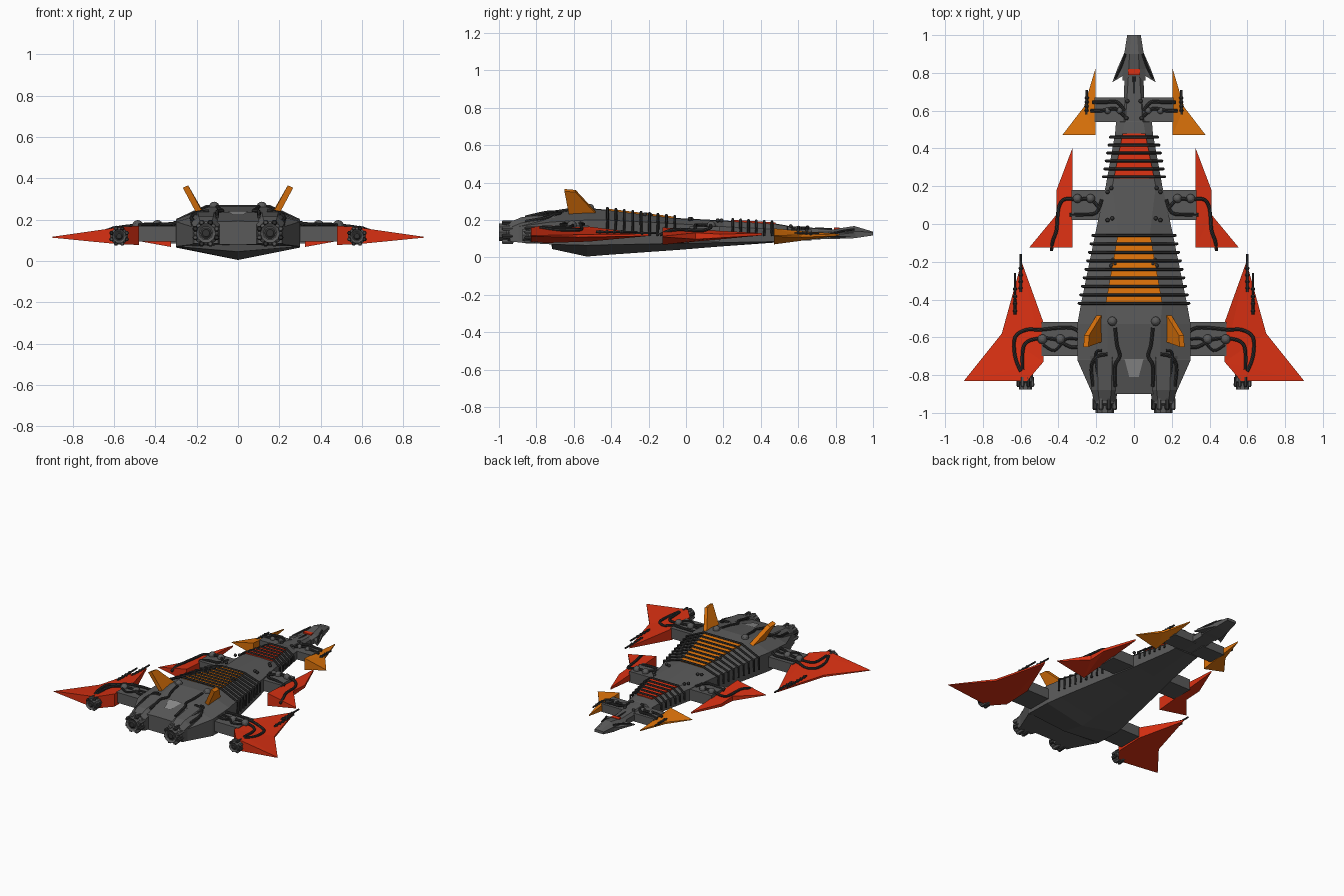
import bpy, bmesh, math
from mathutils import Vector, Matrix

if "Cube" in bpy.data.objects:
    bpy.data.objects.remove(bpy.data.objects["Cube"])

def mat(name, rgb):
    m = bpy.data.materials.new(name)
    m.diffuse_color = (*rgb, 1)
    m.use_nodes = True
    m.node_tree.nodes["Principled BSDF"].inputs["Base Color"].default_value = m.diffuse_color
    return m

GREY = mat("hull grey", (0.10, 0.10, 0.10))
DARK = mat("pipe dark grey", (0.033, 0.033, 0.033))
LIGHT = mat("light grey", (0.27, 0.27, 0.27))
RED = mat("red", (0.70, 0.03, 0.006))
ORANGE = mat("orange", (0.72, 0.17, 0.003))

def make(name, verts, faces, m):
    me = bpy.data.meshes.new(name)
    me.from_pydata([tuple(v) for v in verts], [], faces)
    bm = bmesh.new()
    bm.from_mesh(me)
    bmesh.ops.recalc_face_normals(bm, faces=bm.faces)
    bm.to_mesh(me)
    bm.free()
    me.materials.append(m)
    ob = bpy.data.objects.new(name, me)
    bpy.context.collection.objects.link(ob)
    return ob

def loft(name, rings, m):
    n = len(rings[0])
    verts = [p for r in rings for p in r]
    faces = [(i*n+j, i*n+(j+1) % n, (i+1)*n+(j+1) % n, (i+1)*n+j)
             for i in range(len(rings)-1) for j in range(n)]
    faces += [tuple(range(n)), tuple(range(len(verts)-n, len(verts)))]
    return make(name, verts, faces, m)

def box(name, lo, hi, m):
    return loft(name, [[(lo[0], y, lo[2]), (hi[0], y, lo[2]), (hi[0], y, hi[2]), (lo[0], y, hi[2])]
                       for y in (lo[1], hi[1])], m)

def lathe_y(name, x, z, prof, m, n=10):
    # round part along y; prof is a list of (y, radius)
    return loft(name, [[(x+r*math.cos(2*math.pi*k/n), y, z+r*math.sin(2*math.pi*k/n))
                        for k in range(n)] for y, r in prof], m)

def tube(name, pts, r, m, n=8, smooth=True):
    pts = [Vector(p) for p in pts]
    if smooth:  # Catmull-Rom subdivision
        P = [pts[0]] + pts + [pts[-1]]
        out = []
        for i in range(1, len(P)-2):
            a, b, c, d = P[i-1:i+3]
            for t in (0, .25, .5, .75):
                out.append(.5*(2*b+(c-a)*t+(2*a-5*b+4*c-d)*t*t+(3*b-a-3*c+d)*t**3))
        pts = out + [pts[-1]]
    rings = []
    for i, p in enumerate(pts):
        t = (pts[min(i+1, len(pts)-1)]-pts[max(i-1, 0)]).normalized()
        ref = Vector((0, 0, 1)) if abs(t.z) < .9 else Vector((0, 1, 0))
        u = t.cross(ref).normalized()
        v = u.cross(t)
        rings.append([p+r*(math.cos(2*math.pi*k/n)*u+math.sin(2*math.pi*k/n)*v) for k in range(n)])
    return loft(name, rings, m)

def ball(name, c, r, m):
    me = bpy.data.meshes.new(name)
    bm = bmesh.new()
    bmesh.ops.create_uvsphere(bm, u_segments=12, v_segments=8, radius=r, matrix=Matrix.Translation(c))
    bm.to_mesh(me)
    bm.free()
    me.materials.append(m)
    bpy.context.collection.objects.link(bpy.data.objects.new(name, me))

def slab(name, outline, s, m):
    # outline of (x, y, top z, bottom z); faces fan out from the first point
    n = len(outline)
    verts = [(s*x, y, t) for x, y, t, b in outline] + [(s*x, y, b) for x, y, t, b in outline]
    faces = [(0, i, i+1) for i in range(1, n-1)] + [(n, n+i, n+i+1) for i in range(1, n-1)]
    faces += [(i, (i+1) % n, n+(i+1) % n, n+i) for i in range(n)]
    return make(name, verts, faces, m)

# Hull sections: y, half width, keel z, chine z, shoulder z, deck half width, deck z
SEC = [(-.90, .22, .08, .08, .165, .13, .19), (-.72, .30, .08, .07, .19, .14, .235),
       (-.715, .30, .045, .07, .19, .14, .235), (-.53, .30, .005, .065, .20, .14, .262),
       (-.42, .28, .014, .068, .20, .15, .252), (-.05, .205, .04, .075, .18, .085, .208),
       (.20, .15, .06, .08, .165, .115, .195), (.48, .10, .08, .085, .15, .06, .178),
       (.54, .095, .085, .088, .145, .05, .168), (.545, .058, .09, .092, .14, .045, .166),
       (.78, .05, .10, .10, .135, .03, .148)]

def ring(s):
    y, w, zk, zb, zs, wt, zt = s
    return [(0, y, zk), (w, y, zb), (w, y, zs), (wt, y, zt), (0, y, zt+.003),
            (-wt, y, zt), (-w, y, zs), (-w, y, zb)]

def at(y):
    for a, b in zip(SEC, SEC[1:]):
        if a[0] <= y <= b[0]:
            t = (y-a[0])/(b[0]-a[0])
            return [p+(q-p)*t for p, q in zip(a, b)]

loft("hull", [ring(s) for s in SEC], GREY)

# Coloured deck panels and the ribs over them
def panel(name, y0, y1, m):
    rows = []
    for y in (y0, y1):
        s = at(y)
        w, z = s[5], s[6]
        rows.append([(-w, y, z), (w, y, z), (w, y, z+.009), (-w, y, z+.009)])
    loft(name, rows, m)
panel("rear_deck_panel", -.42, -.06, ORANGE)
panel("front_deck_panel", .24, .479, RED)
for y0, step, count, out in ((-.42, .045, 9, .012), (.25, .042, 6, .022)):
    for i in range(count):
        y, w, zk, zb, zs, wt, zt = at(y0+step*i)
        half = [(w+out, y, .115), (w+out, y, zs), (wt+.005, y, zt+.012)]
        tube("rib", half+[(-p[0], y, p[2]) for p in reversed(half)], .0075, DARK, 6, False)

# Head
loft("head", [[(w, y, zb), (w, y, zs), (w*.45, y, zt), (-w*.45, y, zt), (-w, y, zs), (-w, y, zb)]
              for y, w, zb, zs, zt in ((.76, .06, .10, .135, .145), (.82, .062, .10, .14, .156),
                                       (.90, .052, .103, .14, .168), (1.0, .036, .118, .135, .138))], GREY)
box("head_plate", (-.032, .79, .150), (.032, .82, .159), RED)
tube("spine_pipe", [(0, .69, .153), (0, .78, .151)], .007, DARK)

# Recess plate between the engines
make("tail_plate", [(-.05, -.715, .243), (.05, -.715, .243), (.025, -.81, .222), (-.025, -.81, .222)],
     [(0, 1, 2, 3)], LIGHT)

def engine(name, x, z, y0, y1, r):
    L = y1-y0
    lathe_y(name, x, z, [(y1, r*.9), (y0+L*.5, r), (y0+L*.4, r*.8), (y0, r*.8), (y0+.01, r*.55)], GREY)
    lathe_y(name+"_core", x, z, [(y0+.012, r*.5), (y0+.004, r*.3)], DARK)
    for k in range(8):
        a = math.pi*(k+.5)/4
        lathe_y(name+"_booster", x+r*.93*math.cos(a), z+r*.93*math.sin(a),
                [(y0+L*.75, r*.2), (y0+L*.25, r*.24), (y0+L*.15, r*.15)], DARK if k % 2 else GREY, 6)

for s in (1, -1):
    def path(name, pts, r=.009):
        tube(name, [(s*x, y, z) for x, y, z in pts], r, DARK)

    # Head prongs
    slab("head_prong", [(.05, .79, .14, .105), (.115, .75, .118, .112), (.085, .83, .125, .112),
                        (.045, .92, .135, .108)], s, GREY)
    path("head_pipe", [(.045, .90, .150), (.07, .83, .140), (.10, .77, .122)], .006)

    # Arms carrying the wings
    for nm, x, y0, y1, z0, z1 in (("front", .21, .54, .67, .09, .15), ("middle", .33, .02, .18, .085, .165),
                                  ("rear", .49, -.70, -.52, .095, .17)):
        x0 = .03
        box(nm+"_arm", (min(s*x0, s*x), y0, z0), (max(s*x0, s*x), y1, z1), GREY)

    # Wings
    slab("front_wing", [(.205, .47, .155, .07), (.38, .47, .116, .112), (.265, .62, .122, .108),
                        (.205, .82, .125, .117)], s, ORANGE)
    slab("middle_wing", [(.325, -.125, .16, .068), (.555, -.125, .114, .11), (.41, .05, .132, .098),
                         (.41, .18, .125, .105), (.325, .405, .13, .118)], s, RED)
    slab("rear_wing", [(.48, -.73, .17, .078), (.565, -.83, .165, .08), (.90, -.83, .117, .113),
                       (.70, -.58, .122, .108), (.595, -.20, .125, .115), (.48, -.52, .165, .085)], s, RED)

    # Angled tail fin
    fin = [(-.62, .205, .17), (-.46, .215, .17), (-.59, .355, .25), (-.65, .36, .253)]
    loft("tail_fin", [[(s*(x+dx), y, z+dz) for y, z, x in fin] for dx, dz in ((-.012, .006), (.014, -.006))], ORANGE)

    # Engines
    loft("engine_block", [[(s*(.155+w*a), y, z) for a, z in ((-1, z0), (1, z0), (1, z1-.03), (.5, z1), (-.5, z1), (-1, z1-.03))]
                          for y, w, z0, z1 in ((-.94, .058, .085, .19), (-.88, .07, .08, .215), (-.70, .08, .08, .238))], GREY)
    engine("main_engine", s*.155, .135, -1.0, -.90, .06)
    engine("wing_engine", s*.575, .12, -.875, -.79, .043)

    # Deck pipes
    path("deck_pipe", [(.10, -.55, .262), (.09, -.64, .252), (.075, -.70, .243), (.10, -.75, .24), (.10, -.86, .215)])
    path("deck_pipe", [(.14, -.69, .240), (.19, -.70, .235), (.225, -.75, .212), (.215, -.86, .192)])
    path("deck_pipe", [(.17, -.67, .238), (.20, -.68, .235), (.20, -.75, .222), (.18, -.88, .208)], .007)
    ball("deck_dome", (s*.115, -.515, .262), .025, GREY)

    # Rear arm pipes and valves
    path("rear_arm_pipe", [(.29, -.57, .185), (.33, -.55, .178), (.40, -.55, .178), (.50, -.56, .172),
                           (.57, -.56, .15), (.63, -.60, .148), (.63, -.70, .148), (.60, -.78, .16)])
    path("rear_arm_pipe", [(.29, -.65, .185), (.34, -.65, .178), (.42, -.61, .178), (.53, -.61, .168),
                           (.585, -.65, .16), (.59, -.77, .162)])
    path("rear_arm_pipe", [(.30, -.61, .18), (.36, -.61, .178), (.42, -.67, .177), (.48, -.64, .175)], .007)
    for x, y in ((.39, -.61), (.485, -.61)):
        ball("rear_valve", (s*x, y, .172), .026, GREY)

    # Middle arm pipes and valves
    path("middle_arm_pipe", [(.18, .08, .172), (.23, .13, .175), (.30, .13, .175), (.37, .13, .158),
                             (.40, .08, .145), (.41, -.03, .15), (.43, -.09, .143), (.437, -.14, .12)])
    path("middle_arm_pipe", [(.17, .13, .17), (.20, .06, .172), (.27, .05, .172), (.34, .05, .155)])
    for x in (.23, .30):
        ball("middle_valve", (s*x, .135, .17), .024, GREY)

    # Front arm pipes and valves
    path("front_arm_pipe", [(.05, .60, .155), (.09, .645, .158), (.15, .645, .158), (.22, .645, .145)])
    path("front_arm_pipe", [(.05, .57, .155), (.10, .61, .157), (.17, .60, .157), (.23, .60, .145)])
    for x in (.075, .14):
        ball("front_valve", (s*x, .60, .152), .018, GREY)

    # Gun barrels with beaded sleeves
    for x, y0, y1, z in ((.60, -.36, -.16, .13), (.63, -.48, -.26, .137), (.25, .58, .71, .128)):
        lathe_y("gun_barrel", s*x, z, [(y0, .007), (y1, .006)], DARK, 6)
        for i in range(4):
            yb = y0+.02+.035*i*(y1-y0)/.2
            lathe_y("gun_bead", s*x, z, [(yb-.008, .008), (yb, .012), (yb+.008, .008)], DARK, 6)

    # Small rivet clusters on the shoulders
    for x, y in ((.12, .19), (.14, .17), (.115, .03), (.14, .02), (.11, -.19), (.12, -.22), (.10, -.21),
                 (.04, .56), (.035, .65)):
        ball("rivet", (s*x, y, at(y)[6]+.002), .011, DARK)
